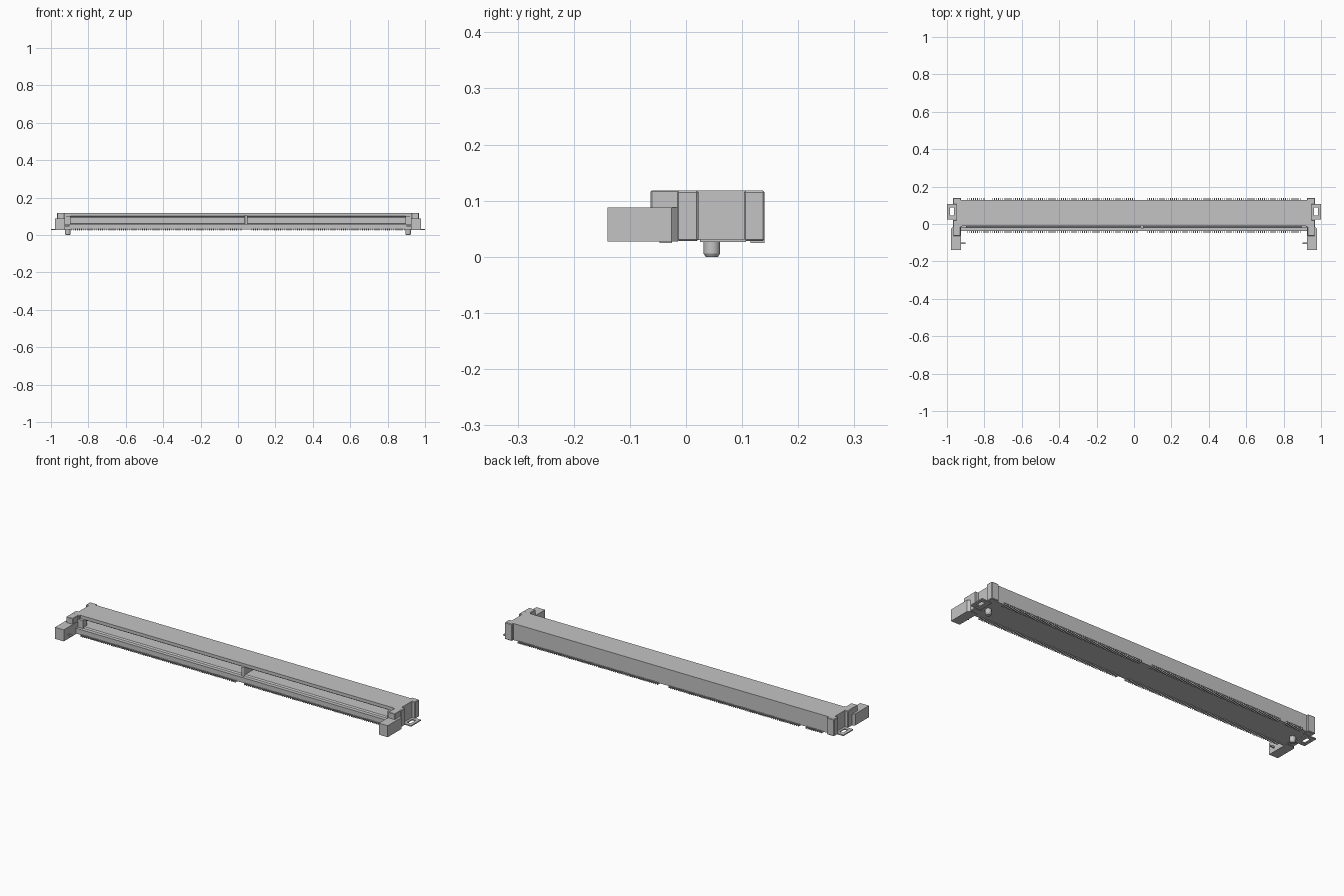
import bpy, bmesh, math
from mathutils import Matrix

cube = bpy.data.objects.get("Cube")
if cube:
    bpy.data.objects.remove(cube, do_unlink=True)

grey = bpy.data.materials.new("light grey")
grey.use_nodes = True
colour = (0.55, 0.55, 0.55, 1)
grey.diffuse_color = colour
grey.node_tree.nodes["Principled BSDF"].inputs["Base Color"].default_value = colour


def finish(name, bm, bevel=0):
    bmesh.ops.recalc_face_normals(bm, faces=bm.faces)
    me = bpy.data.meshes.new(name)
    bm.to_mesh(me)
    bm.free()
    me.materials.append(grey)
    ob = bpy.data.objects.new(name, me)
    bpy.context.collection.objects.link(ob)
    if bevel:
        mod = ob.modifiers.new("Bevel", "BEVEL")
        mod.width = bevel
        mod.segments = 1
    return ob


def add_box(bm, x0, x1, y0, y1, z0, z1):
    m = Matrix.Translation(((x0 + x1) / 2, (y0 + y1) / 2, (z0 + z1) / 2)) @ \
        Matrix.Diagonal((abs(x1 - x0), y1 - y0, z1 - z0, 1))
    bmesh.ops.create_cube(bm, size=1, matrix=m)


def box(name, *dims, bevel=0):
    bm = bmesh.new()
    add_box(bm, *dims)
    return finish(name, bm, bevel)


def prism(name, points, direction, bevel=0):
    bm = bmesh.new()
    face = bm.faces.new([bm.verts.new(p) for p in points])
    ext = bmesh.ops.extrude_face_region(bm, geom=[face])
    verts = [g for g in ext["geom"] if isinstance(g, bmesh.types.BMVert)]
    bmesh.ops.translate(bm, verts=verts, vec=direction)
    return finish(name, bm, bevel)


# Long housing: C-shaped section with a stepped slot open to the front
section = [(0.128, 0.03), (0.128, 0.118), (-0.01, 0.118), (-0.01, 0.101),
           (0.004, 0.092), (0.06, 0.092), (0.06, 0.064), (-0.012, 0.064),
           (-0.018, 0.058), (-0.038, 0.058), (-0.038, 0.03)]
prism("housing", [(-0.926, y, z) for y, z in section], (1.852, 0, 0))

# Polarising key across the slot, with a rounded nose
box("slot_key", 0.036, 0.052, -0.018, 0.062, 0.055, 0.104)
bm = bmesh.new()
bmesh.ops.create_cone(bm, cap_ends=True, segments=16, radius1=0.008, radius2=0.008,
                      depth=0.05, matrix=Matrix.Translation((0.044, -0.018, 0.079)))
finish("slot_key_nose", bm)

for side, s in (("right", -1), ("left", 1)):
    # Solid end of the housing with front and rear posts
    box(side + "_end_wall", s * 0.92, s * 0.95, -0.015, 0.128, 0.03, 0.118)
    box(side + "_rear_post", s * 0.925, s * 0.968, 0.103, 0.14, 0.028, 0.118, bevel=0.003)
    box(side + "_front_post", s * 0.925, s * 0.968, -0.016, 0.022, 0.028, 0.118, bevel=0.003)
    box(side + "_upper_lug", s * 0.928, s * 0.966, -0.063, -0.012, 0.08, 0.118, bevel=0.002)
    box(side + "_slot_end_block", s * 0.895, s * 0.93, -0.022, 0.01, 0.058, 0.1)

    # Forward guide arm with a slanted rear corner
    arm = [(0.926, -0.14), (0.978, -0.14), (0.978, -0.026),
           (0.966, -0.014), (0.926, -0.014)]
    prism(side + "_guide_arm", [(s * x, y, 0.027) for x, y in arm], (0, 0, 0.061))
    box(side + "_latch_wire", s * 0.902, s * 0.93, -0.106, -0.1, 0.045, 0.053)

    # Solder tab: flat frame around an opening
    bm = bmesh.new()
    for dims in ((0.94, 1.0, 0.025, 0.045), (0.94, 1.0, 0.087, 0.107),
                 (0.94, 0.962, 0.045, 0.087), (0.984, 1.0, 0.045, 0.087)):
        add_box(bm, s * dims[0], s * dims[1], dims[2], dims[3], 0.026, 0.032)
    finish(side + "_solder_tab", bm)

    # Locating peg with a tapered tip
    bm = bmesh.new()
    for r_low, r_high, z0, z1 in ((0.011, 0.015, 0, 0.006), (0.015, 0.015, 0.006, 0.035)):
        bmesh.ops.create_cone(bm, cap_ends=True, segments=24, radius1=r_low, radius2=r_high,
                              depth=z1 - z0,
                              matrix=Matrix.Translation((s * 0.91, 0.046, (z0 + z1) / 2)))
    peg = finish(side + "_locating_peg", bm)
    for p in peg.data.polygons:
        p.use_smooth = len(p.vertices) == 4
    peg.data.set_sharp_from_angle(angle=math.radians(30))

# Contact rows at the front and back, with gaps by the key
PITCH = 0.0112
for name, y0, y1, gaps in (("rear_contacts", 0.115, 0.14, ((-0.8, -0.765), (0.01, 0.062))),
                           ("front_contacts", -0.047, -0.025, ((0.018, 0.062),))):
    bm = bmesh.new()
    for i in range(160):
        x = -0.892 + i * PITCH
        if not any(a < x < b for a, b in gaps):
            add_box(bm, x - 0.0022, x + 0.0022, y0, y1, 0.025, 0.034)
    finish(name, bm)
